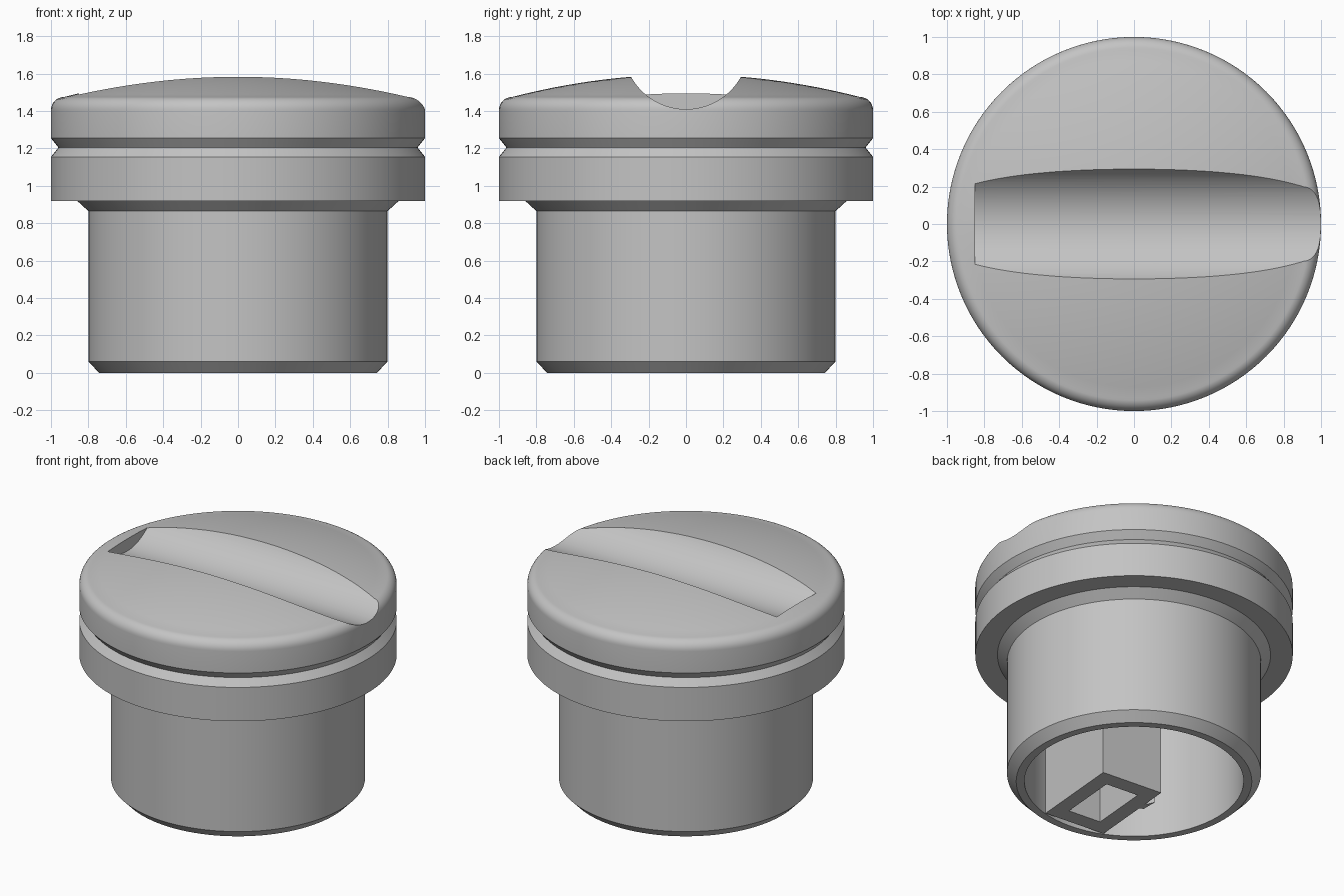
import bpy, bmesh, math
from mathutils import Matrix

cube = bpy.data.objects.get("Cube")
if cube:
    bpy.data.objects.remove(cube, do_unlink=True)

GREY = (0.55, 0.55, 0.55, 1)
grey = bpy.data.materials.new("plain grey")
grey.use_nodes = True
grey.diffuse_color = GREY
grey.node_tree.nodes["Principled BSDF"].inputs["Base Color"].default_value = GREY


def add_object(name, bm):
    bmesh.ops.recalc_face_normals(bm, faces=bm.faces)
    mesh = bpy.data.meshes.new(name)
    bm.to_mesh(mesh)
    bm.free()
    mesh.materials.append(grey)
    obj = bpy.data.objects.new(name, mesh)
    bpy.context.collection.objects.link(obj)
    return obj


def lathe(name, profile, steps=128):
    bm = bmesh.new()
    verts = [bm.verts.new((r, 0, z)) for r, z in profile]
    edges = [bm.edges.new(pair) for pair in zip(verts, verts[1:])]
    bmesh.ops.spin(bm, geom=verts + edges, cent=(0, 0, 0), axis=(0, 0, 1),
                   angle=math.tau, steps=steps)
    bmesh.ops.remove_doubles(bm, verts=bm.verts, dist=0.0001)
    return add_object(name, bm)


def prism(name, points, bottom, top):
    bm = bmesh.new()
    face = bm.faces.new([bm.verts.new((x, y, bottom)) for x, y in points])
    new = bmesh.ops.extrude_face_region(bm, geom=[face])["geom"]
    moved = [v for v in new if isinstance(v, bmesh.types.BMVert)]
    bmesh.ops.translate(bm, verts=moved, vec=(0, 0, top - bottom))
    return add_object(name, bm)


def rectangle(half_width, near, far):
    return [(-half_width, near), (half_width, near), (half_width, far), (-half_width, far)]


def cut(obj, cutter):
    mod = obj.modifiers.new("cut", "BOOLEAN")
    mod.operation = "DIFFERENCE"
    mod.solver = "EXACT"
    mod.object = cutter
    cutter.hide_render = True
    bpy.context.view_layer.objects.active = obj
    bpy.ops.object.modifier_apply(modifier=mod.name)
    bpy.data.objects.remove(cutter, do_unlink=True)


# Hollow plug: domed top, rounded rim, V groove, shoulder, stem and cavity
CEILING = 1.2
RIM, RIM_TOP, FILLET, APEX = 0.93, 1.475, 0.07, 1.595
profile = []
for i in range(16):
    r = RIM * i / 16
    profile.append((r, APEX - (APEX - RIM_TOP) * (r / RIM) ** 2))
for i in range(9):
    a = math.pi / 2 * (1 - i / 8)
    profile.append((RIM + FILLET * math.cos(a), RIM_TOP - FILLET + FILLET * math.sin(a)))
profile += [(1, 1.255), (0.96, 1.205), (1, 1.155), (1, 0.92), (0.86, 0.92),
            (0.8, 0.865), (0.8, 0.06), (0.742, 0), (0.69, 0),
            (0.69, CEILING), (0, CEILING)]
plug = lathe("plug_body", profile)

# Finger slot: round-bottomed channel running out through the left rim
START, END, RADIUS = -0.85, 1.3, 0.336
bm = bmesh.new()
bmesh.ops.create_cone(bm, cap_ends=True, segments=96, radius1=RADIUS, radius2=RADIUS,
                      depth=END - START,
                      matrix=Matrix.Translation(((START + END) / 2, 0, 1.41 + RADIUS))
                      @ Matrix.Rotation(math.pi / 2, 4, "Y"))
cut(plug, add_object("slot_cutter", bm))

# Rectangular socket inside the cavity with a small barb on its side
socket = prism("inner_socket", rectangle(0.223, -0.02, -0.65), 0.001, CEILING + 0.01)
cut(socket, prism("socket_cutter", rectangle(0.12, -0.13, -0.54), -0.1, CEILING))
barb = prism("socket_barb", [(-0.215, -0.26), (-0.215, -0.22), (-0.26, -0.14), (-0.25, -0.25)],
             0.001, 0.04)
for part in (socket, barb):
    part.rotation_euler.z = math.radians(-4.8)

# Smooth the round surfaces and keep the edges crisp
bpy.ops.object.select_all(action="DESELECT")
for part in (plug, socket, barb):
    part.select_set(True)
bpy.context.view_layer.objects.active = plug
bpy.ops.object.shade_smooth_by_angle(angle=math.radians(28))
